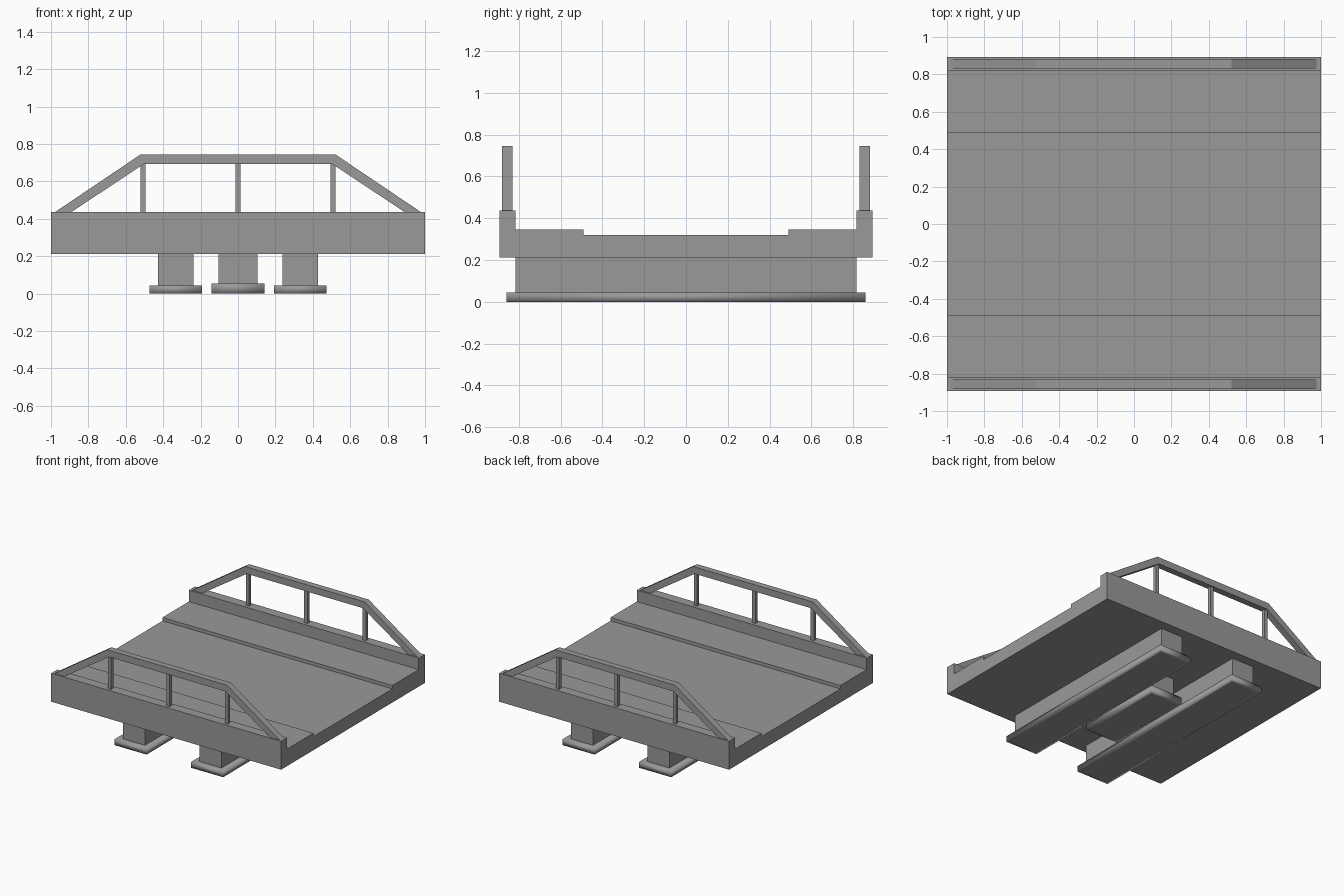
import bpy, bmesh

if "Cube" in bpy.data.objects:
    bpy.data.objects.remove(bpy.data.objects["Cube"])

# Dark concrete grey shared by all parts
grey = bpy.data.materials.new("dark_grey")
grey.diffuse_color = (0.32, 0.32, 0.32, 1)
grey.use_nodes = True
grey.node_tree.nodes["Principled BSDF"].inputs["Base Color"].default_value = grey.diffuse_color


def finish(name, bm, smooth=False):
    bmesh.ops.recalc_face_normals(bm, faces=bm.faces[:])
    mesh = bpy.data.meshes.new(name)
    bm.to_mesh(mesh)
    bm.free()
    mesh.materials.append(grey)
    if smooth:
        mesh.polygons.foreach_set("use_smooth", [True] * len(mesh.polygons))
    obj = bpy.data.objects.new(name, mesh)
    bpy.context.collection.objects.link(obj)
    return obj


def extrude(name, points, vector):
    """Solid from a closed 3D outline pushed along a vector."""
    bm = bmesh.new()
    face = bm.faces.new([bm.verts.new(p) for p in points])
    ext = bmesh.ops.extrude_face_region(bm, geom=[face])["geom"]
    verts = [g for g in ext if isinstance(g, bmesh.types.BMVert)]
    bmesh.ops.translate(bm, verts=verts, vec=vector)
    return finish(name, bm)


def loft(name, cx, rings, smooth=False):
    """Stack rectangular rings (half x, half y, z) into a capped solid."""
    bm = bmesh.new()
    loops = [[bm.verts.new((cx + sx * hx, sy * hy, z))
              for sx, sy in ((-1, -1), (1, -1), (1, 1), (-1, 1))]
             for hx, hy, z in rings]
    for a, b in zip(loops, loops[1:]):
        for i in range(4):
            j = (i + 1) % 4
            bm.faces.new((a[i], a[j], b[j], b[i]))
    bm.faces.new(loops[0][::-1])
    bm.faces.new(loops[-1])
    return finish(name, bm, smooth)


def pier(name, cx, foot, foot_z, wall):
    """Flat-sided wall on a soft-edged footing."""
    (fx, fy), (wx, wy), m = foot, wall, 0.025
    loft(name + "_footing", cx,
         [(fx - m, fy - m, 0), (fx, fy, 0), (fx, fy, foot_z),
          (wx, wy, foot_z)], smooth=True)
    loft(name + "_wall", cx, [(wx, wy, foot_z), (wx, wy, 0.215)])


# Deck: raised curbs, walkways and a lower roadway
half = [(0.893, 0.213), (0.893, 0.436), (0.817, 0.436), (0.817, 0.347),
        (0.49, 0.347), (0.49, 0.32)]
outline = half + [(-y, z) for y, z in reversed(half)]
extrude("deck", [(-1, y, z) for y, z in outline], (2, 0, 0))

# Railings: sloped-end top bar with three posts on each curb
bar = [(0.98, 0.435), (0.52, 0.745), (-0.52, 0.745), (-0.98, 0.435),
       (-0.893, 0.435), (-0.505, 0.692), (0.505, 0.692), (0.893, 0.435)]
for side, cy in (("front", -0.856), ("back", 0.856)):
    extrude(side + "_rail", [(x, cy - 0.025, z) for x, z in bar], (0, 0.05, 0))
    for i, px in enumerate((-0.508, 0, 0.508)):
        w = 0.014
        extrude(f"{side}_post_{i + 1}",
                [(px - w, cy - w, 0.43), (px + w, cy - w, 0.43),
                 (px + w, cy + w, 0.43), (px - w, cy + w, 0.43)],
                (0, 0, 0.27))

# Piers: two long outer walls and a short central one
for name, cx in (("left_pier", -0.333), ("right_pier", 0.333)):
    pier(name, cx, (0.14, 0.86), 0.045, (0.095, 0.817))
pier("centre_pier", 0, (0.143, 0.36), 0.055, (0.105, 0.315))
